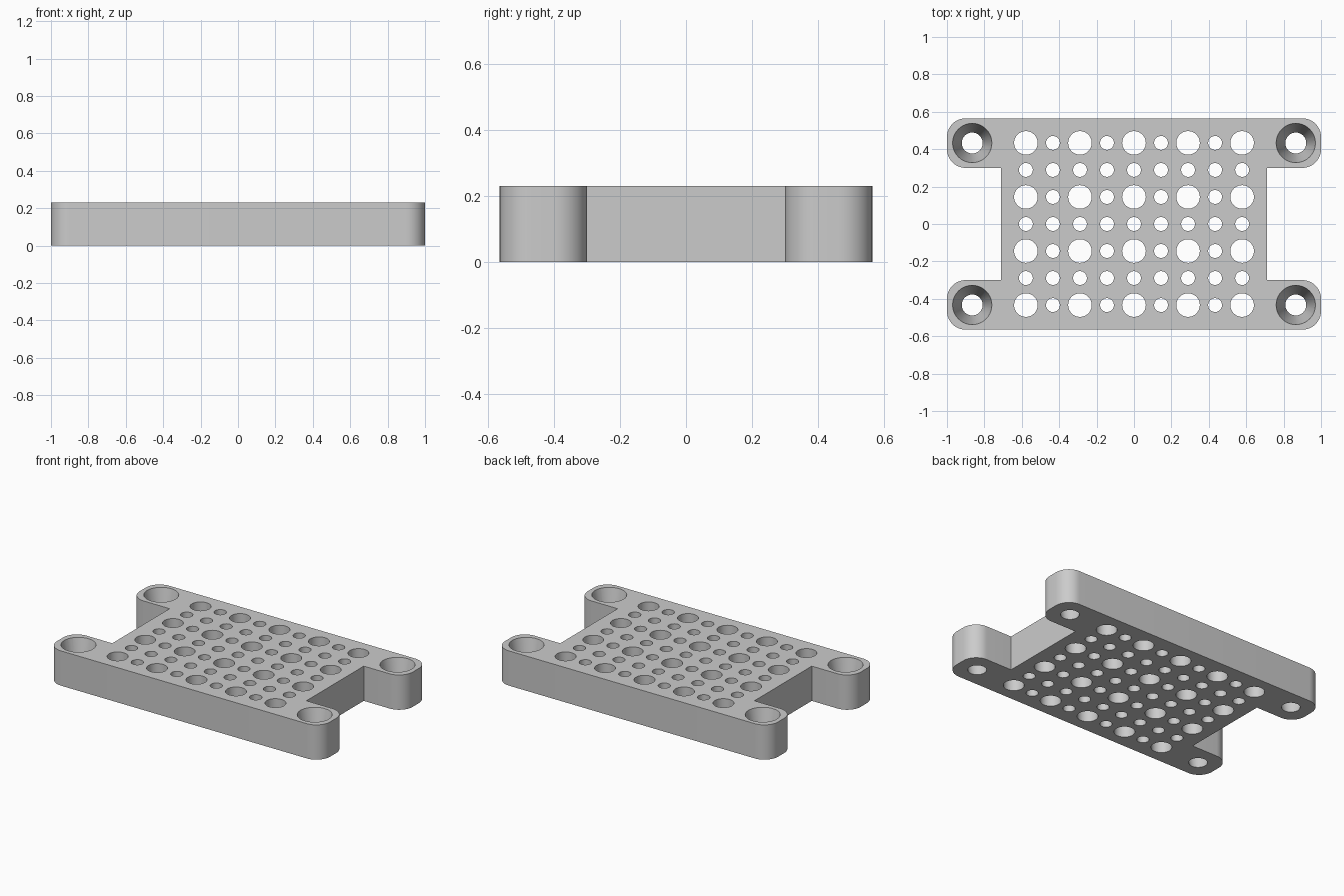
import bpy
import bmesh
import math
from mathutils import Matrix

HEIGHT = 0.23
PITCH = 0.1445
SEGMENTS = 40

default = bpy.data.objects.get("Cube")
if default:
    bpy.data.objects.remove(default, do_unlink=True)

grey = bpy.data.materials.new("plain_grey")
grey.use_nodes = True
grey.diffuse_color = (0.6, 0.6, 0.6, 1)
grey.node_tree.nodes["Principled BSDF"].inputs["Base Color"].default_value = (0.6, 0.6, 0.6, 1)


def make_object(name, bm):
    mesh = bpy.data.meshes.new(name)
    bmesh.ops.recalc_face_normals(bm, faces=bm.faces)
    bm.to_mesh(mesh)
    bm.free()
    obj = bpy.data.objects.new(name, mesh)
    bpy.context.collection.objects.link(obj)
    return obj


def arc(cx, cy, radius, start, steps=12):
    """Quarter circle, counter-clockwise from the start angle in degrees."""
    angles = [math.radians(start + 90 * i / steps) for i in range(steps + 1)]
    return [(cx + radius * math.cos(a), cy + radius * math.sin(a)) for a in angles]


# Plate outline: one quarter, mirrored around to make the H shape
half_y, arm_y, web_x, corner = 0.565, 0.30, 0.711, 0.10
quarter = [(web_x, arm_y)]
quarter += arc(1 - corner, arm_y + corner, corner, -90)
quarter += arc(1 - corner, half_y - corner, corner, 0)
half = quarter + [(-x, y) for x, y in reversed(quarter)]
outline = half + [(-x, -y) for x, y in half]

bm = bmesh.new()
face = bm.faces.new([bm.verts.new((x, y, 0)) for x, y in outline])
result = bmesh.ops.extrude_face_region(bm, geom=[face])
top = [v for v in result["geom"] if isinstance(v, bmesh.types.BMVert)]
bmesh.ops.translate(bm, verts=top, vec=(0, 0, HEIGHT))
plate = make_object("perforated_plate", bm)

# Hole cutters, run slightly past both faces
cut = bmesh.new()
margin = 0.02


def add_hole(x, y, bottom_radius, top_radius):
    slope = (top_radius - bottom_radius) / HEIGHT * margin
    bmesh.ops.create_cone(
        cut, cap_ends=True, segments=SEGMENTS,
        radius1=bottom_radius - slope, radius2=top_radius + slope,
        depth=HEIGHT + 2 * margin,
        matrix=Matrix.Translation((x, y, HEIGHT / 2)))


# Grid of large and small straight holes
for col in range(-4, 5):
    for row in range(-3, 4):
        large = col % 2 == 0 and row % 2 == 1
        radius = 0.063 if large else 0.037
        add_hole(col * PITCH, row * PITCH, radius, radius)

# Tapered screw holes in the four arms
for sx in (-1, 1):
    for sy in (-1, 1):
        add_hole(sx * 0.865, sy * 0.433, 0.056, 0.105)

cutter = make_object("hole_cutter", cut)
cutter.hide_render = True

# Cut the holes and finish the plate
boolean = plate.modifiers.new("holes", "BOOLEAN")
boolean.operation = "DIFFERENCE"
boolean.solver = "EXACT"
boolean.object = cutter
bpy.ops.object.select_all(action="DESELECT")
plate.select_set(True)
bpy.context.view_layer.objects.active = plate
bpy.ops.object.modifier_apply(modifier=boolean.name)
bpy.data.objects.remove(cutter, do_unlink=True)

plate.data.materials.clear()
plate.data.materials.append(grey)
bpy.ops.object.shade_smooth_by_angle(angle=math.radians(30))
